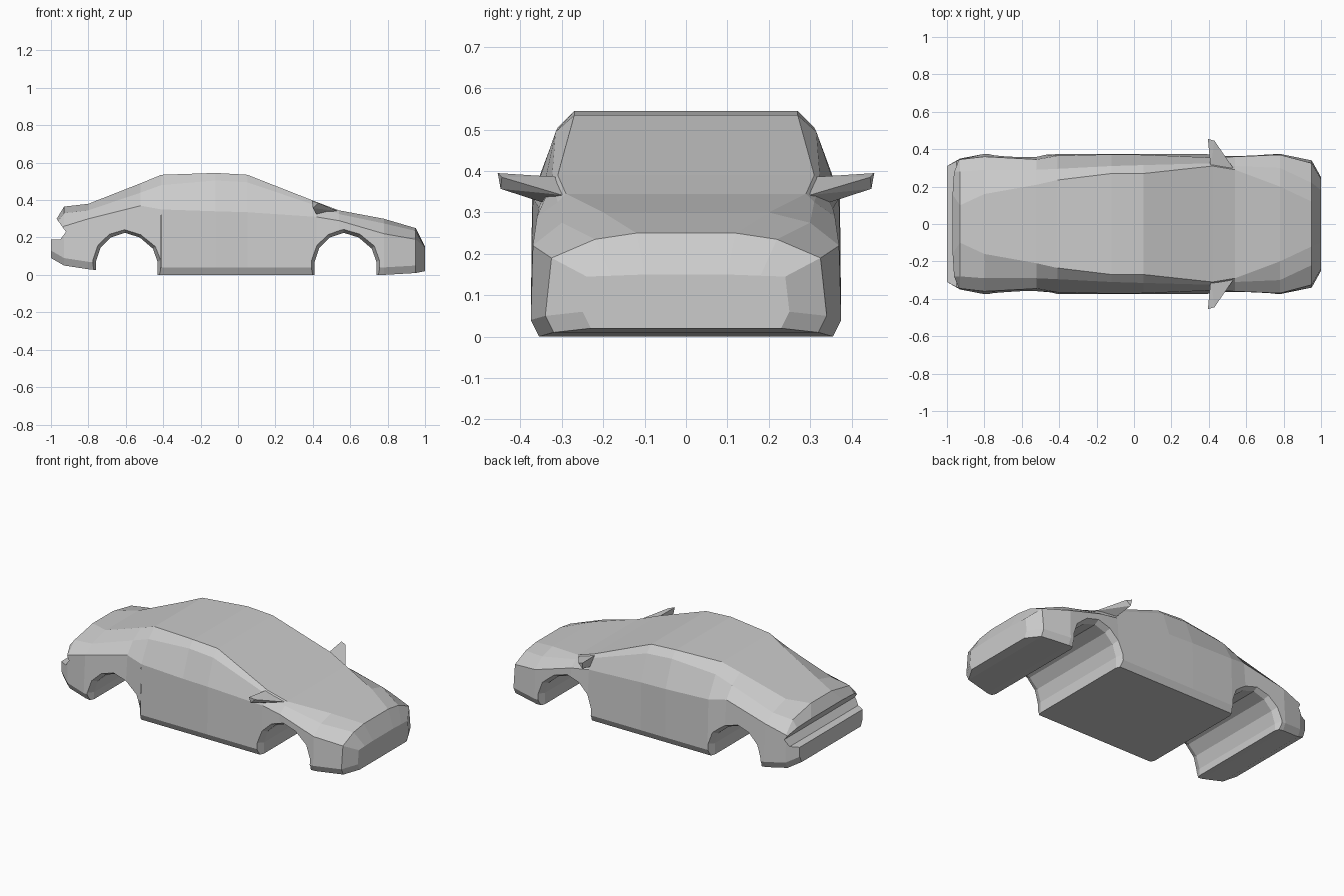
import bpy, bmesh

if "Cube" in bpy.data.objects:
    bpy.data.objects.remove(bpy.data.objects["Cube"])


def loft(name, rings):
    """Skin a closed solid through rings with equal point counts."""
    bm = bmesh.new()
    rows = [[bm.verts.new(p) for p in ring] for ring in rings]
    n = len(rows[0])
    for a, b in zip(rows, rows[1:]):
        for i in range(n):
            j = (i + 1) % n
            bm.faces.new((a[i], a[j], b[j], b[i]))
    bm.faces.new(rows[0])
    bm.faces.new(rows[-1])
    bmesh.ops.recalc_face_normals(bm, faces=bm.faces)
    return finish(name, bm)


def finish(name, bm):
    mesh = bpy.data.meshes.new(name)
    bm.to_mesh(mesh)
    bm.free()
    ob = bpy.data.objects.new(name, mesh)
    bpy.context.collection.objects.link(ob)
    return ob


def cut(target, cutter):
    cutter.hide_render = True
    cutter.hide_viewport = False
    cutter.display_type = 'WIRE'
    mod = target.modifiers.new(cutter.name, 'BOOLEAN')
    mod.operation = 'DIFFERENCE'
    mod.solver = 'EXACT'
    mod.object = cutter


# Body shell sections: x, half width, floor z, then shoulder, window and top edge (y, z)
sections = [
    (-1.00, .31, .09, .310, .20, .28, .24, .20, .25),
    (-.93, .35, .05, .345, .26, .28, .33, .10, .365),
    (-.80, .375, .03, .360, .30, .29, .345, .16, .38),
    (-.52, .375, .00, .345, .37, .29, .44, .21, .49),
    (-.41, .375, .00, .365, .35, .295, .48, .235, .535),
    (-.12, .375, .00, .372, .34, .31, .505, .27, .545),
    (.05, .375, .00, .370, .335, .315, .495, .27, .535),
    (.42, .375, .00, .355, .31, .325, .37, .31, .39),
    (.54, .375, .00, .360, .29, .31, .325, .29, .345),
    (.78, .375, .00, .370, .22, .30, .275, .20, .30),
    (.95, .34, .01, .325, .19, .22, .235, .12, .25),
    (1.00, .25, .02, .240, .145, .18, .147, .10, .15),
]
rings = []
for x, w, zb, sy, sz, gy, gz, ty, tz in sections:
    half = [(w - .02, zb), (w, zb + .04), (sy, sz), (gy, gz), (ty, tz)]
    full = half + [(-y, z) for y, z in reversed(half)]
    rings.append([(x, y, z) for y, z in full])
body = loft("car_body", rings)

# Full-width wheel arches, flared at the outer edges
arch = [(-.165, -.1), (-.165, .07), (-.14, .145), (-.085, .20), (-.01, .225),
        (.07, .20), (.14, .14), (.165, .07), (.165, -.1)]
for name, cx in (("rear_arch_cutter", -.595), ("front_arch_cutter", .575)):
    flare = [(-.6, 1.1), (-.37, 1.1), (-.33, 1), (.33, 1), (.37, 1.1), (.6, 1.1)]
    cut(body, loft(name, [[(cx + x * s, y, z * s) for x, z in arch] for y, s in flare]))

# Recess between tail lip and rear bumper
notch = [(-1.2, .185), (-.95, .19), (-.92, .23), (-.97, .30), (-1.2, .42)]
cut(body, loft("tail_recess_cutter", [[(x, y, z) for x, z in notch] for y in (-.6, .6)]))

# Wing mirrors
for name, s in (("left_mirror", 1), ("right_mirror", -1)):
    bm = bmesh.new()
    for x, y, z in [(.395, .455, .395), (.43, .445, .385), (.40, .448, .357),
                    (.41, .30, .385), (.53, .30, .342), (.42, .34, .322)]:
        bm.verts.new((x, y * s, z))
    bmesh.ops.convex_hull(bm, input=bm.verts[:])
    bmesh.ops.recalc_face_normals(bm, faces=bm.faces)
    finish(name, bm)
